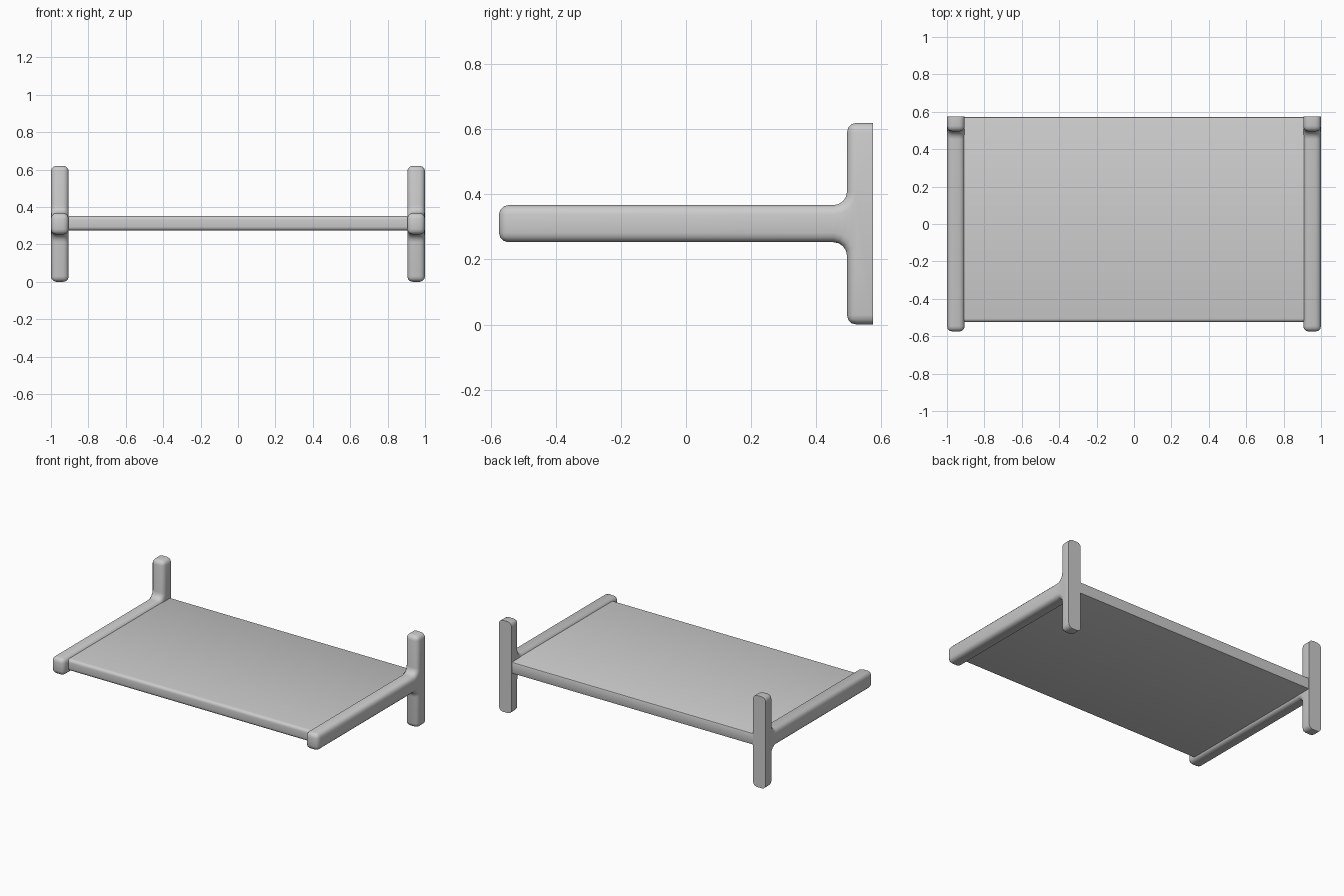
import bpy, bmesh, math

if "Cube" in bpy.data.objects:
    bpy.data.objects.remove(bpy.data.objects["Cube"])

def finish(name, bm):
    bmesh.ops.recalc_face_normals(bm, faces=bm.faces)
    me = bpy.data.meshes.new(name)
    bm.to_mesh(me)
    bm.free()
    ob = bpy.data.objects.new(name, me)
    bpy.context.collection.objects.link(ob)
    bpy.ops.object.select_all(action='DESELECT')
    ob.select_set(True)
    bpy.context.view_layer.objects.active = ob
    bpy.ops.object.shade_smooth_by_angle(angle=math.radians(35))
    return ob

def extrude_profile(pts, x0, x1):
    # closed (y, z) outline extruded along x
    bm = bmesh.new()
    face = bm.faces.new([bm.verts.new((x0, y, z)) for y, z in pts])
    r = bmesh.ops.extrude_face_region(bm, geom=[face])
    verts = [g for g in r['geom'] if isinstance(g, bmesh.types.BMVert)]
    bmesh.ops.translate(bm, verts=verts, vec=(x1 - x0, 0, 0))
    return bm

def bevel(bm, edges, width, segments):
    bmesh.ops.bevel(bm, geom=edges, offset=width, offset_type='OFFSET',
                    segments=segments, profile=0.5, affect='EDGES', clamp_overlap=True)

# Bracket: T-shaped side outline with filleted inner corners
BACK, FACE, TIP = 0.575, 0.495, -0.575
MID, HALF_ARM, HALF_H = 0.31, 0.057, 0.31
FILLET = 0.042
upper = [(TIP, HALF_ARM)]
for i in range(5):
    a = math.radians(22.5 * i)
    upper.append((FACE - FILLET + FILLET * math.sin(a),
                  HALF_ARM + FILLET - FILLET * math.cos(a)))
upper += [(FACE, HALF_H), (BACK, HALF_H)]
outline = [(y, MID + h) for y, h in upper] + [(y, MID - h) for y, h in reversed(upper)]
bm = extrude_profile(outline, 0.905, 1.0)

# Round everything except the wall face and the fillets
corners = {(TIP, HALF_ARM), (FACE, HALF_H), (BACK, HALF_H)}
edges = []
for e in bm.edges:
    a, b = e.verts
    if a.co.y > BACK - 1e-4 and b.co.y > BACK - 1e-4:
        continue
    along_x = abs(a.co.x - b.co.x) > 1e-3
    if not along_x or any(abs(a.co.y - y) < 1e-4 and abs(abs(a.co.z - MID) - h) < 1e-4
                          for y, h in corners):
        edges.append(e)
bevel(bm, edges, 0.029, 3)
bracket = finish("bracket", bm)
mirror = bracket.modifiers.new("mirror", 'MIRROR')
mirror.use_axis[0] = True
mirror.use_mirror_merge = False

# Shelf board with rounded long edges
bm = extrude_profile([(-0.525, 0.274), (0.572, 0.274), (0.572, 0.352), (-0.525, 0.352)],
                     -0.94, 0.94)
def long_edges(front):
    return [e for e in bm.edges if abs(e.verts[0].co.x - e.verts[1].co.x) > 1
            and (e.verts[0].co.y < 0) == front]
bevel(bm, long_edges(True), 0.02, 4)
bevel(bm, long_edges(False), 0.008, 2)
finish("shelf_board", bm)
